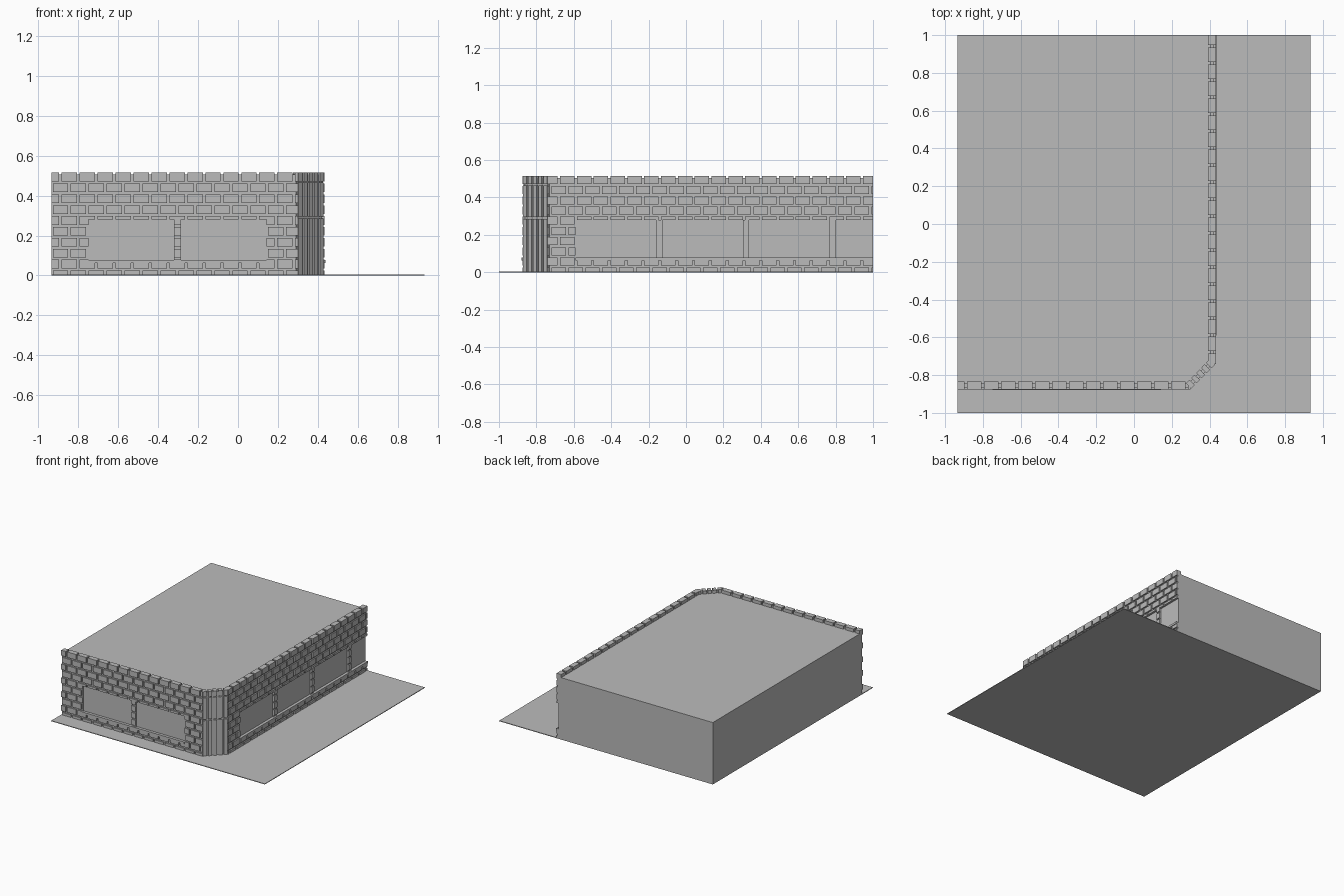
import bpy, bmesh
from mathutils import Vector

if "Cube" in bpy.data.objects:
    bpy.data.objects.remove(bpy.data.objects["Cube"])

grey = bpy.data.materials.new("plain grey")
grey.use_nodes = True
grey.diffuse_color = (0.5, 0.5, 0.5, 1)
grey.node_tree.nodes["Principled BSDF"].inputs["Base Color"].default_value = (0.5, 0.5, 0.5, 1)

TOP, ROOF = 0.515, 0.49
ROW, BRICK_H = 0.0545, 0.043
PITCH, GAP = 0.09, 0.013
WIN_W, WIN_STEP, WIN_LOW, WIN_HIGH = 0.43, 0.464, 0.07, 0.28


def finish(name, bm):
    bmesh.ops.recalc_face_normals(bm, faces=bm.faces)
    mesh = bpy.data.meshes.new(name)
    bm.to_mesh(mesh)
    bm.free()
    mesh.materials.append(grey)
    bpy.context.collection.objects.link(bpy.data.objects.new(name, mesh))


def prism(bm, outline, z0, z1):
    """Vertical prism over a flat outline."""
    low = [bm.verts.new((p[0], p[1], z0)) for p in outline]
    high = [bm.verts.new((p[0], p[1], z1)) for p in outline]
    bm.faces.new(low)
    bm.faces.new(high)
    for i in range(len(low)):
        j = (i + 1) % len(low)
        bm.faces.new((low[i], low[j], high[j], high[i]))


def slab(bm, frame, rect, d0, d1):
    """Box on a wall: rect runs along the wall and up, depth runs inward."""
    origin, along, inward = frame
    a, b, z0, z1 = rect
    prism(bm, [origin + along * u + inward * d
               for u, d in ((a, d0), (b, d0), (b, d1), (a, d1))], z0, z1)


def cut(rect, hole):
    """Parts of a rectangle left outside a hole."""
    a, b, z0, z1 = rect
    ha, hb, hz0, hz1 = hole
    if a >= hb or b <= ha or z0 >= hz1 or z1 <= hz0:
        return [rect]
    l, r = max(a, ha), min(b, hb)
    parts = [(a, l, z0, z1), (r, b, z0, z1), (l, r, z0, hz0), (l, r, hz1, z1)]
    return [p for p in parts if p[1] - p[0] > 0.003 and p[3] - p[2] > 0.003]


def rows():
    """Bottom and top height of every brick course, from the top down."""
    for k in range(10):
        high = TOP - ROW * k
        yield k, max(high - BRICK_H, 0), high


def brick_wall(name, frame, start, end, first_gap, win_start, win_end):
    hole = (win_start, win_end, WIN_LOW, WIN_HIGH)

    # mortar layer
    bm = bmesh.new()
    for part in cut((start, end, 0, TOP - 0.01), hole):
        slab(bm, frame, part, 0.01, 0.03)
    finish(name + "_mortar", bm)

    # staggered bricks, the top course as deep as the parapet
    bm = bmesh.new()
    for k, z0, z1 in rows():
        u = first_gap - PITCH * (1.5 if k % 2 else 1)
        while u < end:
            a, b = max(u + GAP / 2, start), min(u + PITCH - GAP / 2, end)
            if b - a > 0.004:
                for part in cut((a, b, z0, z1), hole):
                    slab(bm, frame, part, 0, 0.04 if k == 0 else 0.015)
            u += PITCH
    finish(name + "_bricks", bm)

    # window panes with stacked brick piers between them
    panes, piers = bmesh.new(), bmesh.new()
    u = win_start
    while u < win_end - 0.01:
        b = min(u + WIN_W, win_end)
        slab(panes, frame, (u, b, WIN_LOW, WIN_HIGH), 0.017, 0.022)
        nxt = u + WIN_STEP
        if nxt < win_end:
            slab(piers, frame, (b, nxt, WIN_LOW, WIN_HIGH), 0.008, 0.025)
            for k, z0, z1 in rows():
                z0, z1 = max(z0, WIN_LOW), min(z1, WIN_HIGH)
                if z1 - z0 > 0.005:
                    slab(piers, frame, (b, nxt, z0, z1), 0, 0.015)
        u = nxt
    finish(name + "_window_panes", panes)
    finish(name + "_window_piers", piers)

    # sill under the windows
    bm = bmesh.new()
    slab(bm, frame, (win_start, win_end, 0.062, 0.078), -0.005, 0.02)
    finish(name + "_window_sill", bm)


# ground plate
bm = bmesh.new()
prism(bm, [(-0.935, -1), (0.935, -1), (0.935, 1), (-0.935, 1)], 0, 0.005)
finish("ground_plate", bm)

# building body with flat roof
bm = bmesh.new()
prism(bm, [(-0.935, -0.855), (0.292, -0.855), (0.413, -0.732),
           (0.413, 1), (-0.935, 1)], 0, ROOF)
finish("building_body", bm)

# the two brick fronts
front = (Vector((0, -0.875)), Vector((1, 0)), Vector((0, 1)))
side = (Vector((0.433, 0)), Vector((0, 1)), Vector((-1, 0)))
brick_wall("front_wall", front, -0.935, 0.3, -0.89, -0.75, -0.75 + WIN_STEP + WIN_W)
brick_wall("side_wall", side, -0.74, 1, -0.77, -0.59, 1)

# chamfered corner of upright bricks
start, end = Vector((0.3, -0.875)), Vector((0.433, -0.74))
along = (end - start).normalized()
corner = (start, along, Vector((-along.y, along.x)))
length = (end - start).length
bm = bmesh.new()
slab(bm, corner, (0, length, 0, TOP - 0.01), 0.01, 0.03)
finish("corner_mortar", bm)
bm = bmesh.new()
step = length / 5
for i in range(5):
    a, b = i * step + 0.006, (i + 1) * step - 0.006
    for z0, z1 in ((0, 0.285), (0.295, 0.465), (0.472, TOP)):
        slab(bm, corner, (a, b, z0, z1), 0, 0.04 if z1 == TOP else 0.015)
finish("corner_bricks", bm)
